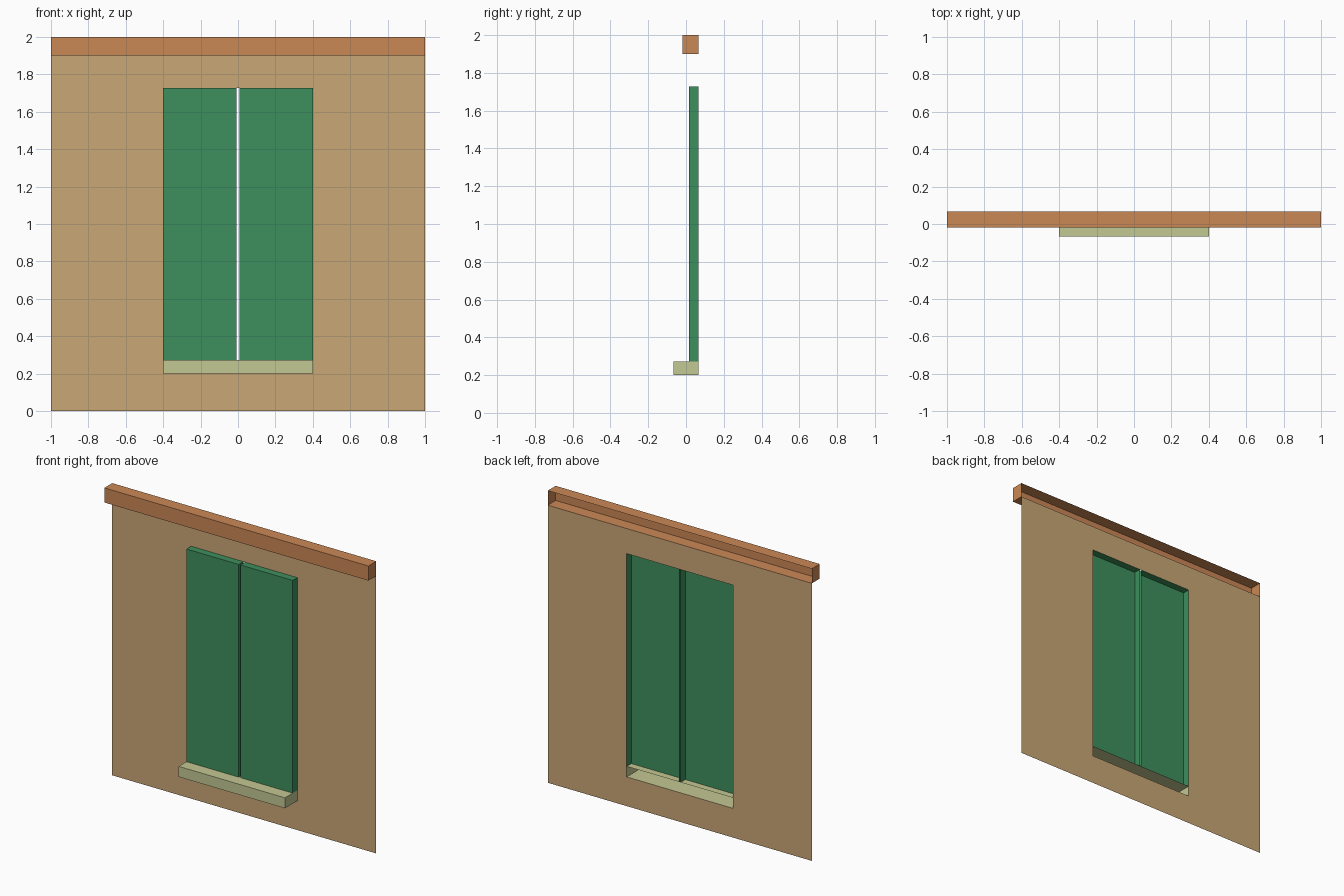
import bpy, bmesh

if "Cube" in bpy.data.objects:
    bpy.data.objects.remove(bpy.data.objects["Cube"])

BACK = 0.067          # plane of the wall, where all parts are open
HALF = 0.402          # half width of the window opening
SILL_Z, SILL_TOP, HEAD_Z, BEAM_Z = 0.2, 0.272, 1.728, 1.9


def material(name, hex_rgb):
    def lin(c):
        c /= 255
        return c / 12.92 if c <= 0.04045 else ((c + 0.055) / 1.055) ** 2.4
    m = bpy.data.materials.new(name)
    m.diffuse_color = [lin((hex_rgb >> s) & 255) for s in (16, 8, 0)] + [1]
    m.use_nodes = True
    m.node_tree.nodes["Principled BSDF"].inputs["Base Color"].default_value = m.diffuse_color
    return m


def add_object(name, bm, mat):
    me = bpy.data.meshes.new(name)
    bm.to_mesh(me)
    bm.free()
    me.materials.append(mat)
    ob = bpy.data.objects.new(name, me)
    bpy.context.collection.objects.link(ob)
    return ob


def open_box(name, x0, x1, y0, z0, z1, mat, bottom=True):
    """Box from y0 to the wall plane with no back face."""
    bm = bmesh.new()
    bmesh.ops.create_cube(bm, size=1)
    bm.normal_update()
    drop = [f for f in bm.faces
            if f.normal.y > 0.5 or (f.normal.z < -0.5 and not bottom)]
    bmesh.ops.delete(bm, geom=drop, context='FACES_ONLY')
    for v in bm.verts:
        v.co = (x1 if v.co.x > 0 else x0,
                BACK if v.co.y > 0 else y0,
                z1 if v.co.z > 0 else z0)
    return add_object(name, bm, mat)


plaster = material("tan_plaster", 0xC9A776)
wood = material("orange_wood", 0xCB8856)
green = material("green_paint", 0x3D8F5C)
stone = material("pale_stone", 0xC4C893)

# Thin wall sheet: 3 x 3 grid with the centre cell left open
bm = bmesh.new()
xs, zs = (-1, -HALF, HALF, 1), (0, SILL_Z, HEAD_Z, BEAM_Z)
grid = [[bm.verts.new((x, BACK, z)) for x in xs] for z in zs]
for r in range(3):
    for c in range(3):
        if (r, c) != (1, 1):
            bm.faces.new((grid[r][c], grid[r][c + 1],
                          grid[r + 1][c + 1], grid[r + 1][c]))
add_object("wall", bm, plaster)

# Beam along the top and sill under the window
open_box("top_beam", -1, 1, -0.018, BEAM_Z, 2, wood)
open_box("window_sill", -HALF, HALF, -BACK, SILL_Z, SILL_TOP, stone)

# Pair of shutters with a narrow gap, standing on the sill
for side, x0, x1 in (("left", -HALF, -0.007), ("right", 0.007, HALF)):
    open_box(side + "_shutter", x0, x1, 0.017, SILL_TOP, HEAD_Z, green, bottom=False)
